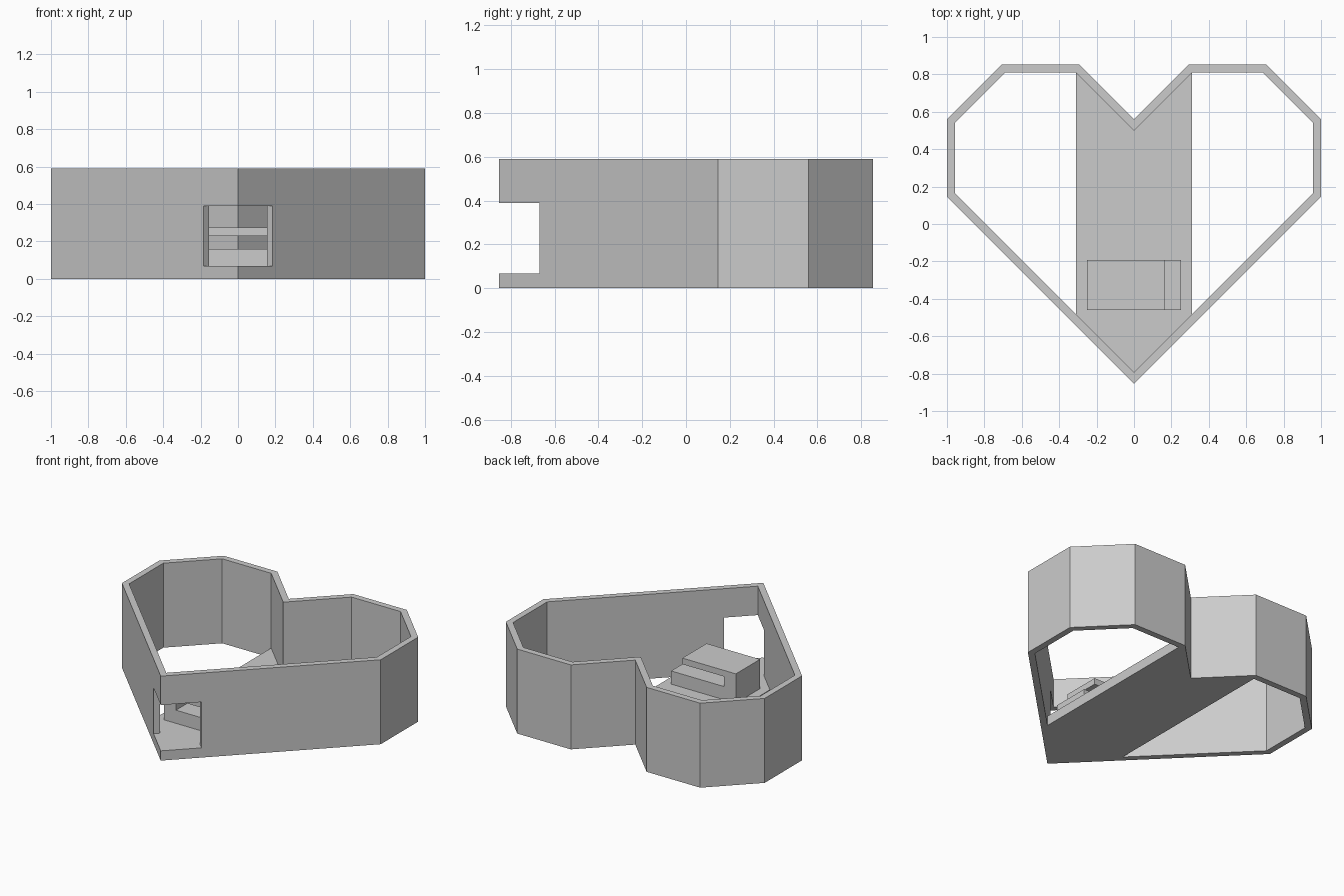
import bpy, bmesh, math
from mathutils import Vector

if "Cube" in bpy.data.objects:
    bpy.data.objects.remove(bpy.data.objects["Cube"], do_unlink=True)

grey = bpy.data.materials.new("plain grey")
grey.use_nodes = True
COLOUR = (0.6, 0.6, 0.6, 1)
grey.diffuse_color = COLOUR
grey.node_tree.nodes["Principled BSDF"].inputs["Base Color"].default_value = COLOUR

HEIGHT, FLOOR, WALL = 0.59, 0.068, 0.043
TIP = -0.853


def finish(name, bm):
    bmesh.ops.recalc_face_normals(bm, faces=bm.faces)
    mesh = bpy.data.meshes.new(name)
    bm.to_mesh(mesh)
    bm.free()
    mesh.materials.append(grey)
    obj = bpy.data.objects.new(name, mesh)
    bpy.context.collection.objects.link(obj)
    return obj


def prism(name, profile, direction):
    """Extrude a closed 3D profile along a direction."""
    bm = bmesh.new()
    face = bm.faces.new([bm.verts.new(p) for p in profile])
    out = bmesh.ops.extrude_face_region(bm, geom=[face])
    moved = [g for g in out["geom"] if isinstance(g, bmesh.types.BMVert)]
    bmesh.ops.translate(bm, verts=moved, vec=direction)
    return finish(name, bm)


def inset(points, d):
    """Offset a counter-clockwise outline inwards by d."""
    result = []
    for i, p in enumerate(points):
        a = (p - points[i - 1]).normalized()
        b = (points[(i + 1) % len(points)] - p).normalized()
        na, nb = Vector((-a.y, a.x)), Vector((-b.y, b.x))
        result.append(p + (na + nb) * d / (1 + na.dot(nb)))
    return result


# Heart outline: right half mirrored to the left
half = [(1, 0.147), (1, 0.56), (0.707, -TIP), (0.293, -TIP)]
outline = [(0, TIP)] + half + [(0, 0.56)] + [(-x, y) for x, y in reversed(half)]
outer = [Vector(p) for p in outline]
inner = inset(outer, WALL)

# Heart-shaped wall
bm = bmesh.new()
rings = [[bm.verts.new((p.x, p.y, z)) for p in pts]
         for pts, z in ((outer, 0), (outer, HEIGHT), (inner, HEIGHT), (inner, 0))]
for r in range(4):
    lower, upper = rings[r], rings[(r + 1) % 4]
    for i in range(len(outer)):
        j = (i + 1) % len(outer)
        bm.faces.new((lower[i], lower[j], upper[j], upper[i]))
wall = finish("heart_wall", bm)

# Doorway cut square to both walls at the tip
reach = 0.185 * 2
cutter = prism("doorway_cutter",
               [(0, TIP - reach, FLOOR), (reach, TIP, FLOOR),
                (0, TIP + reach, FLOOR), (-reach, TIP, FLOOR)], (0, 0, 0.32))
cutter.hide_render = True
cut = wall.modifiers.new("doorway", 'BOOLEAN')
cut.operation, cut.solver, cut.object = 'DIFFERENCE', 'EXACT', cutter
bpy.context.view_layer.objects.active = wall
bpy.ops.object.modifier_apply(modifier=cut.name)
bpy.data.objects.remove(cutter, do_unlink=True)

# Floor strip running from the tip to the notch
tip, notch, shoulder = inner[0], inner[5], inner[4]
w = shoulder.x
prism("floor_strip",
      [(0, tip.y, 0), (w, tip.y + w, 0), (w, shoulder.y, 0),
       (0, notch.y, 0), (-w, shoulder.y, 0), (-w, tip.y + w, 0)], (0, 0, FLOOR))

# Slotted block: base, upright at one end, shorter shelf over the slot
slot = [(-0.25, FLOOR), (0.25, FLOOR), (0.25, 0.16), (-0.157, 0.16),
        (-0.157, 0.23), (0.163, 0.23), (0.163, 0.273), (-0.25, 0.273)]
prism("slotted_block", [(x, -0.46, z) for x, z in slot], (0, 0.267, 0))
